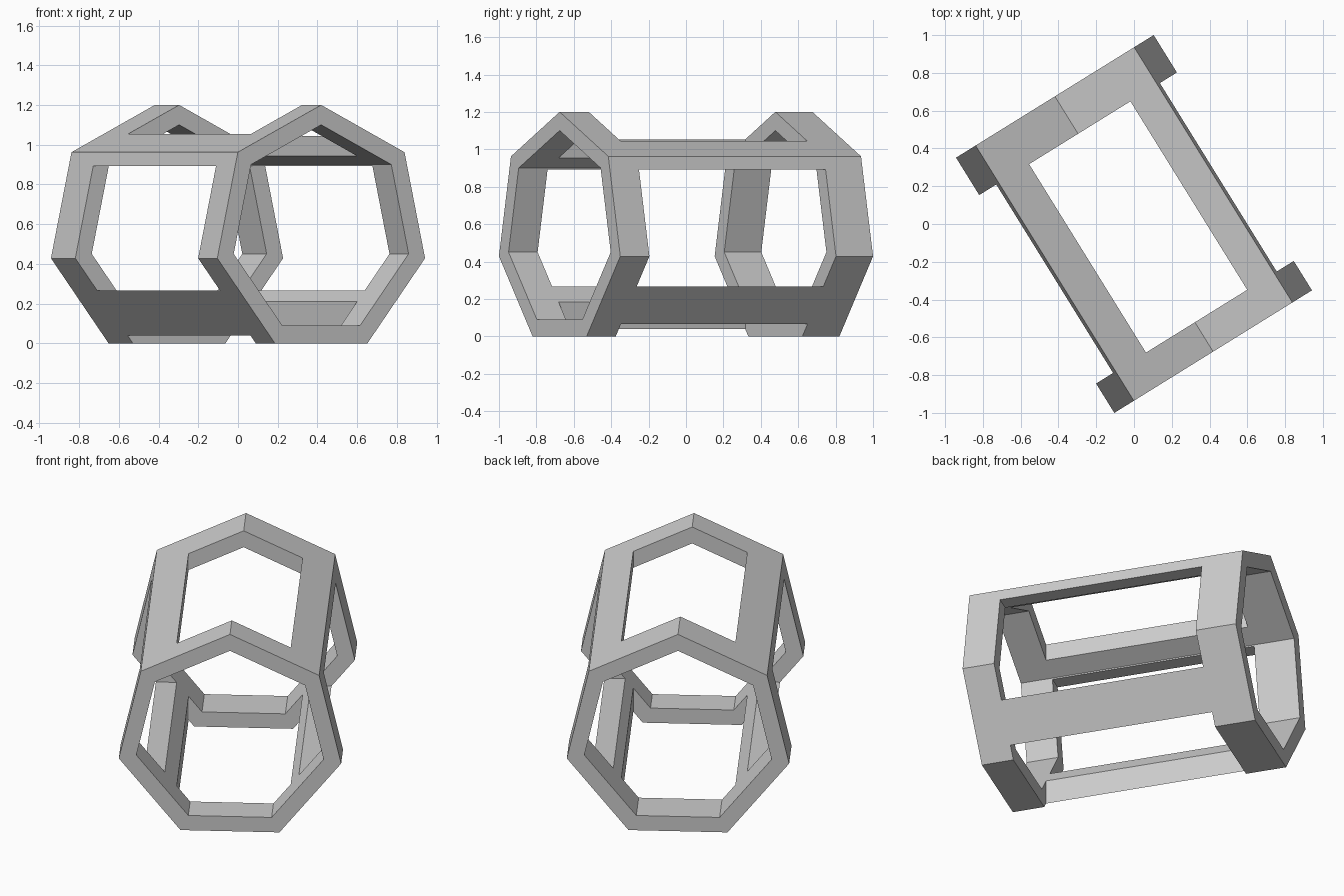
import bpy, bmesh
from math import sin, cos, pi, radians

if "Cube" in bpy.data.objects:
    bpy.data.objects.remove(bpy.data.objects["Cube"])

R_OUT, R_IN, HALF = 0.6315, 0.5316, 0.795
CENTRE_Z = R_OUT * cos(pi / 7)
TURN = radians(31.8)


def heptagon(bm, radius, y):
    return [bm.verts.new((radius * sin(2 * pi * i / 7), y,
                          CENTRE_Z + radius * cos(2 * pi * i / 7))) for i in range(7)]


def make_object(name, bm):
    bmesh.ops.recalc_face_normals(bm, faces=bm.faces[:])
    mesh = bpy.data.meshes.new(name)
    bm.to_mesh(mesh)
    bm.free()
    ob = bpy.data.objects.new(name, mesh)
    bpy.context.collection.objects.link(ob)
    return ob


def box(name, lo, hi):
    bm = bmesh.new()
    bmesh.ops.create_cube(bm, size=1)
    for v in bm.verts:
        v.co = [lo[k] + (v.co[k] + 0.5) * (hi[k] - lo[k]) for k in range(3)]
    return make_object(name, bm)


# Seven-sided hollow tube
bm = bmesh.new()
loops = [heptagon(bm, r, y) for r, y in
         ((R_OUT, -HALF), (R_OUT, HALF), (R_IN, HALF), (R_IN, -HALF))]
for a, b in zip(loops, loops[1:] + loops[:1]):
    for i in range(7):
        j = (i + 1) % 7
        bm.faces.new((a[i], a[j], b[j], b[i]))
frame = make_object("heptagonal_frame", bm)

# Openings: one straight down through roof and floor, one through both sides
cutters = [box("vertical_opening", (-0.305, -0.612, -1), (0.326, 0.562, 2)),
           box("side_opening", (-1, -0.612, 0.266), (1, 0.562, 0.893))]
bpy.context.view_layer.objects.active = frame
for cutter in cutters:
    cutter.hide_render = True
    mod = frame.modifiers.new(cutter.name, 'BOOLEAN')
    mod.operation = 'DIFFERENCE'
    mod.solver = 'EXACT'
    mod.object = cutter
    bpy.ops.object.modifier_apply(modifier=mod.name)
for cutter in cutters:
    bpy.data.objects.remove(cutter)

# Turn the frame to its standing direction
frame.rotation_euler.z = TURN
